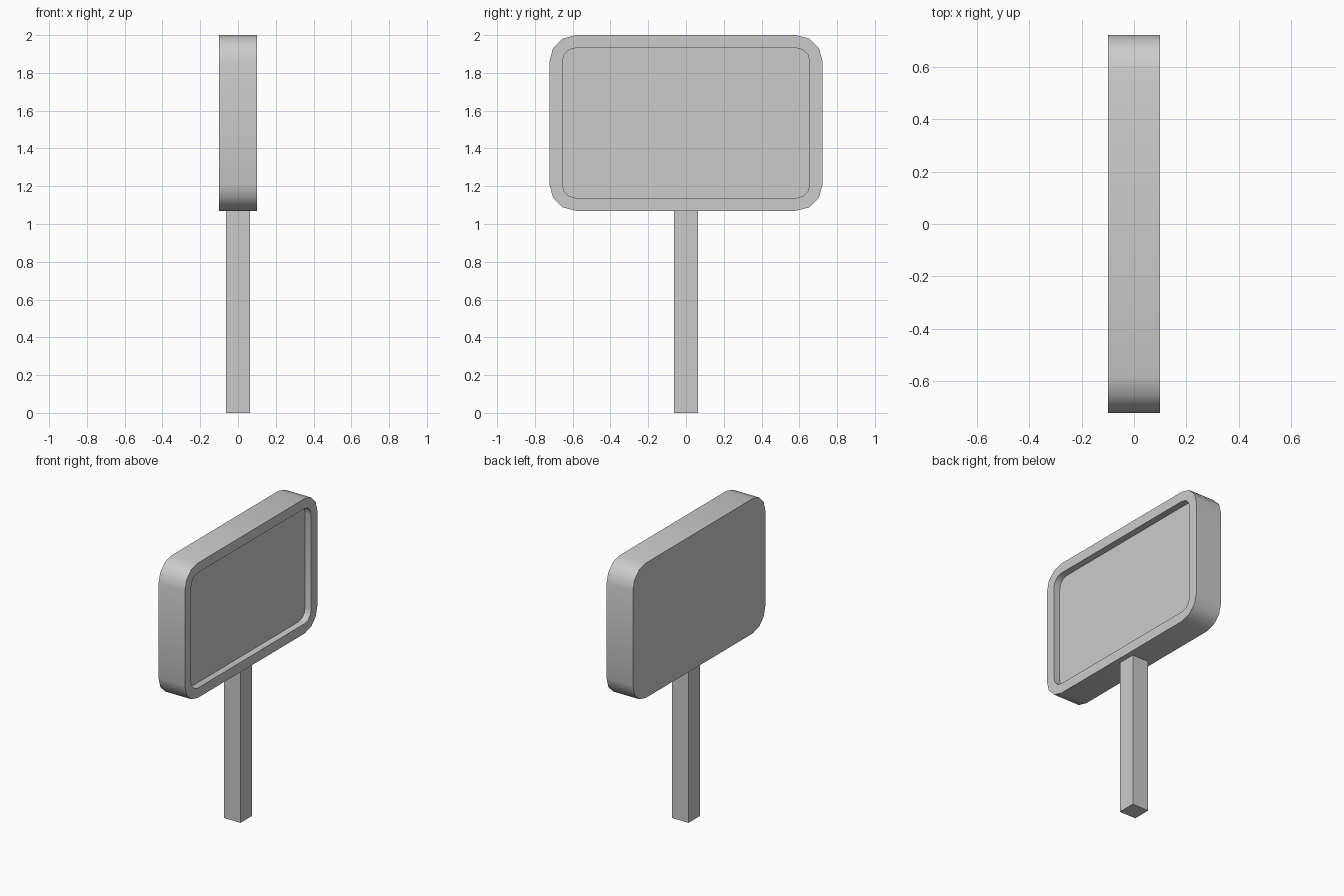
import bpy
import bmesh
from math import cos, sin, pi, radians

cube = bpy.data.objects.get("Cube")
if cube:
    bpy.data.objects.remove(cube, do_unlink=True)

grey = bpy.data.materials.new("plain grey")
grey.use_nodes = True
colour = (0.6, 0.6, 0.6, 1)
grey.diffuse_color = colour
grey.node_tree.nodes["Principled BSDF"].inputs["Base Color"].default_value = colour

HALF_THICK = 0.1
HALF_W, HALF_H, MID_Z = 0.723, 0.465, 1.535
CORNER, STEPS = 0.14, 3
RIM, RECESS = 0.068, 0.046
POST = 0.125


def finish(name, bm):
    bmesh.ops.recalc_face_normals(bm, faces=bm.faces)
    mesh = bpy.data.meshes.new(name)
    bm.to_mesh(mesh)
    bm.free()
    mesh.materials.append(grey)
    obj = bpy.data.objects.new(name, mesh)
    bpy.context.collection.objects.link(obj)
    return obj


def rounded_loop(bm, x, inset):
    """Ring of vertices around a rounded rectangle facing along x."""
    radius = CORNER - inset
    verts = []
    for q, (sy, sz) in enumerate(((1, 1), (-1, 1), (-1, -1), (1, -1))):
        for i in range(STEPS + 1):
            a = (q + i / STEPS) * pi / 2
            verts.append(bm.verts.new((
                x,
                sy * (HALF_W - CORNER) + radius * cos(a),
                MID_Z + sz * (HALF_H - CORNER) + radius * sin(a))))
    return verts


# Sign board: flat back, outer wall, rim, recess wall and recessed panel
bm = bmesh.new()
loops = [rounded_loop(bm, x, inset) for x, inset in (
    (-HALF_THICK, 0), (HALF_THICK, 0),
    (HALF_THICK, RIM), (HALF_THICK - RECESS, RIM))]
for a, b in zip(loops, loops[1:]):
    for i in range(len(a)):
        j = (i + 1) % len(a)
        bm.faces.new((a[i], a[j], b[j], b[i]))
bm.faces.new(loops[0])
bm.faces.new(loops[-1])
board = finish("sign_board", bm)

bpy.ops.object.select_all(action="DESELECT")
board.select_set(True)
bpy.context.view_layer.objects.active = board
bpy.ops.object.shade_smooth_by_angle(angle=radians(40))

# Square post
bm = bmesh.new()
bmesh.ops.create_cube(bm, size=1)
top = MID_Z - HALF_H
for v in bm.verts:
    v.co.x *= POST
    v.co.y *= POST
    v.co.z = (v.co.z + 0.5) * top
finish("post", bm)
